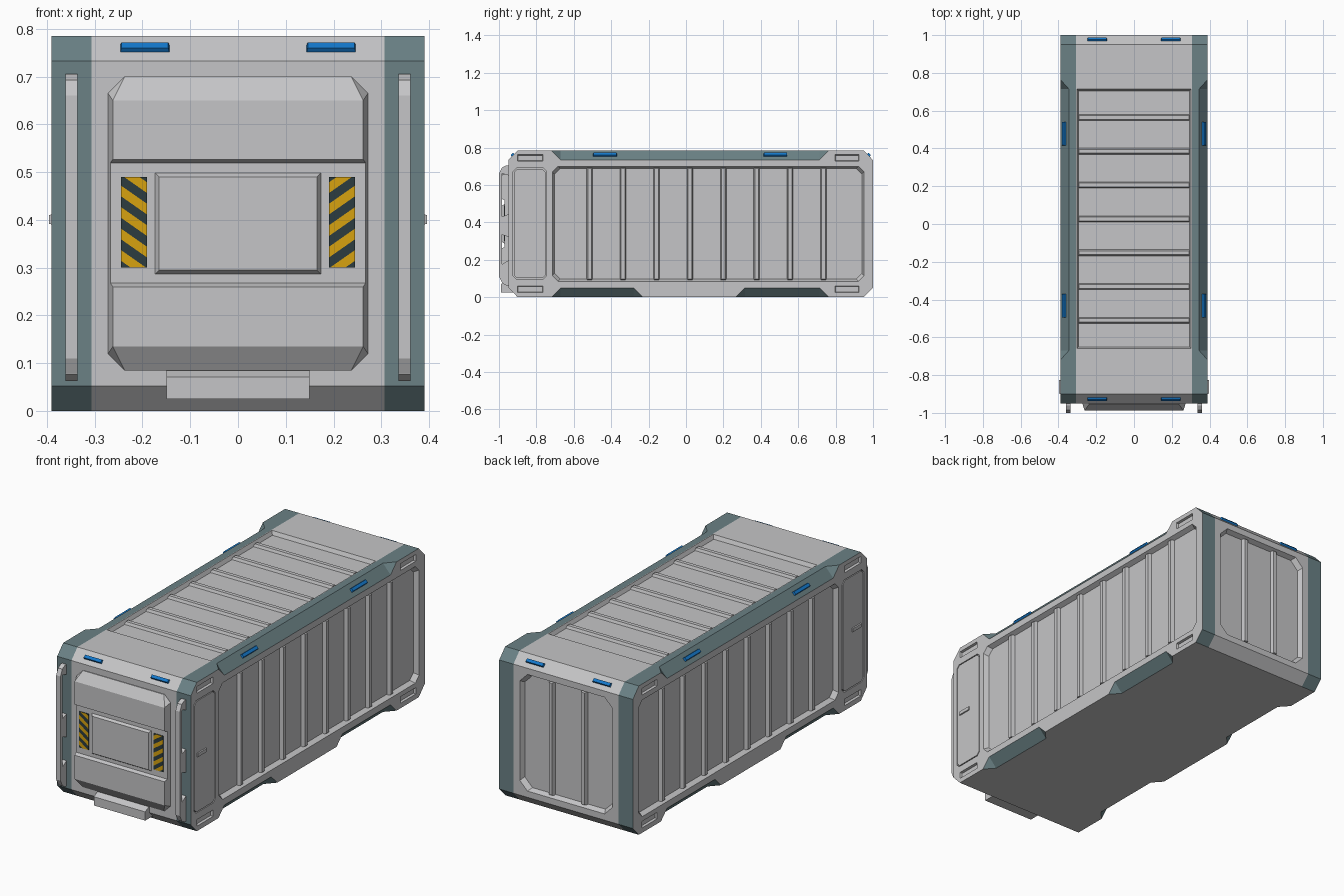
import bpy, bmesh, math
from mathutils import Vector as V

if "Cube" in bpy.data.objects:
    bpy.data.objects.remove(bpy.data.objects["Cube"])


def material(name, rgb):
    m = bpy.data.materials.new(name)
    m.diffuse_color = (*rgb, 1)
    m.use_nodes = True
    m.node_tree.nodes["Principled BSDF"].inputs["Base Color"].default_value = m.diffuse_color
    return m


GREY = material("light grey", (0.56, 0.56, 0.57))
SLATE = material("slate", (0.145, 0.22, 0.235))
DARK = material("dark stripe", (0.025, 0.045, 0.05))
YELLOW = material("warning yellow", (0.68, 0.36, 0.005))
BLUE = material("blue", (0.007, 0.19, 0.6))


def add_hull(bm, pts):
    verts = [bm.verts.new(p) for p in pts]
    bmesh.ops.convex_hull(bm, input=verts)


def make(name, hulls, *mats):
    """One object out of any number of convex solids."""
    bm = bmesh.new()
    for pts in hulls:
        add_hull(bm, pts)
    bmesh.ops.dissolve_limit(bm, angle_limit=0.01, verts=bm.verts[:], edges=bm.edges[:])
    bmesh.ops.recalc_face_normals(bm, faces=bm.faces[:])
    me = bpy.data.meshes.new(name)
    bm.to_mesh(me)
    bm.free()
    ob = bpy.data.objects.new(name, me)
    bpy.context.collection.objects.link(ob)
    for m in mats:
        me.materials.append(m)
    return ob


def subtract(ob, cutter):
    mod = ob.modifiers.new("cut", 'BOOLEAN')
    mod.operation, mod.solver, mod.object = 'DIFFERENCE', 'EXACT', cutter
    bpy.context.view_layer.objects.active = ob
    bpy.ops.object.modifier_apply(modifier=mod.name)
    bpy.data.objects.remove(cutter)


def frame(o, u, v, n):
    """Maps (u, v, distance outwards) on a wall to space."""
    o, u, v, n = V(o), V(u).normalized(), V(v).normalized(), V(n).normalized()
    return lambda a, b, d: o + u * a + v * b + n * d


def ring(u0, u1, v0, v1, c=0):
    """Rectangle with cut corners."""
    if not c:
        return [(u0, v0), (u1, v0), (u1, v1), (u0, v1)]
    return [(u0 + c, v0), (u1 - c, v0), (u1, v0 + c), (u1, v1 - c),
            (u1 - c, v1), (u0 + c, v1), (u0, v1 - c), (u0, v0 + c)]


def plate(f, r, d0, d1, inset=0.0, c=0.0):
    u0, u1, v0, v1 = r
    top = ring(u0 + inset, u1 - inset, v0 + inset, v1 - inset, c)
    return [f(*p, d0) for p in ring(*r, c)] + [f(*p, d1) for p in top]


def recess(f, r, depth, bevel, c=0.0):
    u0, u1, v0, v1 = r
    grown = (u0 - bevel, u1 + bevel, v0 - bevel, v1 + bevel)
    return plate(f, grown, depth, -depth, 2 * bevel, c)


W, H, Y0, Y1 = 0.39, 0.785, -0.95, 1.0
SIDES = {s: frame((s * W, 0, 0), (0, 1, 0), (0, 0, 1), (s, 0, 0)) for s in (-1, 1)}
FRONT = frame((0, Y0, 0), (1, 0, 0), (0, 0, 1), (0, -1, 0))
BACK = frame((0, Y1, 0), (1, 0, 0), (0, 0, 1), (0, 1, 0))
TOP = frame((0, 0, H), (1, 0, 0), (0, 1, 0), (0, 0, 1))

# Container shell: side outline with bevelled ends
outline = [(-0.90, 0), (0.95, 0), (Y1, 0.052), (Y1, 0.733), (0.95, H), (-0.90, H), (Y0, 0.733), (Y0, 0.052)]
shell = make("container_shell", [[(x, y, z) for x in (-W, W) for y, z in outline]], GREY, SLATE)

# Long edge bevels with pointed ends
wedges = []
for s in (-1, 1):
    for z, dz, a, b in ((H, -0.05, -0.67, 0.715), (0, 0.05, -0.67, -0.28), (0, 0.05, 0.315, 0.715)):
        A, B, C = V((W - 0.045, z)), V((W, z + dz)), V((W, z))
        tri = [(2 * A - B, 0), (2 * B - A, 0), (2 * C - (A + B) / 2, 0.1)]
        wedges.append([(s * p.x, y, p.y) for p, e in tri for y in (a - e, b + e)])
subtract(shell, make("edge_cutter", wedges, GREY))

# Slate on the outer strips of every wall except the sides and the floor
bm = bmesh.new()
bm.from_mesh(shell.data)
for x in (-0.307, 0.307):
    bmesh.ops.bisect_plane(bm, geom=bm.verts[:] + bm.edges[:] + bm.faces[:],
                           plane_co=(x, 0, 0), plane_no=(1, 0, 0))
bm.normal_update()
for f in bm.faces:
    outer = abs(f.calc_center_median().x) > 0.307
    f.material_index = int(outer and abs(f.normal.x) < 0.95 and f.normal.z > -0.99)
bm.to_mesh(shell.data)
bm.free()

# Recessed wall panels, door seams and corner slots
DOOR = (-0.925, -0.745, 0.097, 0.69)
cuts = [recess(TOP, (-0.303, 0.303, -0.66, 0.715), 0.02, 0.01),
        recess(BACK, (-0.27, 0.27, 0.085, 0.70), 0.025, 0.012, 0.045)]
for f in SIDES.values():
    cuts.append(recess(f, (-0.715, 0.952, 0.085, 0.70), 0.025, 0.012, 0.03))
    cuts.append(recess(f, DOOR, 0.012, 0.0, 0.018))
    for u0, u1 in ((-0.90, -0.765), (0.797, 0.925)):
        for v0, v1 in ((0.026, 0.06), (0.727, 0.762)):
            cuts.append(recess(f, (u0, u1, v0, v1), 0.012, 0.003))
subtract(shell, make("panel_cutter", cuts, GREY))

# Ribs in the recessed panels
ribs = []
for f in SIDES.values():
    for i in range(8):
        y = -0.515 + i * 0.1786
        ribs.append(plate(f, (y - 0.017, y + 0.017, 0.09, 0.695), -0.028, -0.006, 0.007))
make("side_ribs", ribs, GREY)
ribs = []
for i in range(7):
    y = -0.51 + i * 0.179
    ribs.append(plate(TOP, (-0.297, 0.297, y - 0.017, y + 0.017), -0.022, -0.006, 0.007))
make("roof_ribs", ribs, GREY)
make("back_ribs", [plate(BACK, (x - 0.017, x + 0.017, 0.09, 0.695), -0.028, -0.006, 0.007)
                   for x in (-0.095, 0.095)], GREY)

# Side service doors and handles
g = 0.005
door = (DOOR[0] + g, DOOR[1] - g, DOOR[2] + g, DOOR[3] - g)
make("side_doors", [plate(f, door, -0.013, 0, 0, 0.017) for f in SIDES.values()], GREY)
make("door_handles", [plate(f, (-0.90, -0.825, 0.39, 0.412), -0.002, 0.006, 0.002)
                      for f in SIDES.values()], GREY)

# Front hatch: sloped block with a recessed middle band
hatch = make("front_hatch", [[FRONT(*p, -0.005) for p in ring(-0.272, 0.272, 0.085, 0.70, 0.035)]
                             + [FRONT(*p, 0.004) for p in ring(-0.272, 0.272, 0.085, 0.70, 0.035)]
                             + [FRONT(*p, 0.038) for p in ring(-0.262, 0.262, 0.135, 0.65)]], GREY)
band = [(0.268, 0.02), (0.519, 0.02), (0.535, 0.056), (0.252, 0.056)]
subtract(hatch, make("band_cutter", [[FRONT(x, z, d) for x in (-0.4, 0.4) for z, d in band]], GREY))
make("hatch_screen", [plate(FRONT, (-0.175, 0.175, 0.285, 0.50), 0.018, 0.033, 0.01)], GREY)

# Hazard plates, sliced into diagonal stripes
hazard = make("hazard_plates", [plate(FRONT, (min(a, b), max(a, b), 0.30, 0.49), 0.018, 0.024)
                                for a, b in ((-0.245, -0.19), (0.19, 0.245))], DARK, YELLOW)
SLOPE, START, STEP = 0.7, 0.1205, 0.0225
bm = bmesh.new()
bm.from_mesh(hazard.data)
for s in (-1, 1):
    for k in range(1, 11):
        part = [f for f in bm.faces if f.calc_center_median().x * s > 0]
        geom = part + list({e for f in part for e in f.edges}) + list({v for f in part for v in f.verts})
        bmesh.ops.bisect_plane(bm, geom=geom, plane_co=(0, 0, START + k * STEP),
                               plane_no=V((-s * SLOPE, 0, 1)).normalized())
bm.normal_update()
for f in bm.faces:
    c = f.calc_center_median()
    key = math.floor((c.z - SLOPE * abs(c.x) - START) / STEP)
    f.material_index = key % 2 if f.normal.y < -0.9 else 0
bm.to_mesh(hazard.data)
bm.free()

# Front grab rails: a bar standing on three feet
rails = []
for s in (-1, 1):
    def prism(prof):
        return [FRONT(s * x, z, d) for x in (0.336, 0.361) for z, d in prof]
    rails.append(prism([(0.078, 0.034), (0.693, 0.034), (0.66, 0.05), (0.11, 0.05)]))
    rails.append(prism([(0.063, -0.005), (0.063, 0.012), (0.078, 0.035), (0.175, 0.035), (0.20, -0.005)]))
    rails.append(prism([(0.32, -0.005), (0.335, 0.035), (0.43, 0.035), (0.445, -0.005)]))
    rails.append(prism([(0.65, -0.005), (0.662, 0.035), (0.693, 0.035), (0.705, 0.012), (0.705, -0.005)]))
make("grab_rails", rails, GREY)

# Front step
step = [(-0.92, 0.085), (-0.96, 0.085), (-0.988, 0.071), (-0.988, 0.025), (-0.92, 0.025)]
make("front_step", [[(x, y, z) for x in (-0.15, 0.15) for y, z in step]], GREY)

# Blue marker lamps on the upper bevels
lamps = []
slopes = [(frame((0, -0.925, 0.759), (1, 0, 0), (0, 1, 1), (0, -1, 1)), (-0.195, 0.195)),
          (frame((0, 0.975, 0.759), (1, 0, 0), (0, -1, 1), (0, 1, 1)), (-0.195, 0.195))]
for s in (-1, 1):
    slopes.append((frame((s * 0.3675, 0, 0.76), (0, 1, 0), (-s * 0.045, 0, 0.05), (s * 0.05, 0, 0.045)),
                   (-0.433, 0.478)))
for f, places in slopes:
    half = 0.052 if places[1] < 0.3 else 0.064
    for u in places:
        lamps.append(plate(f, (u - half, u + half, -0.011, 0.011), -0.004, 0.01, 0.003))
make("marker_lamps", lamps, BLUE)
